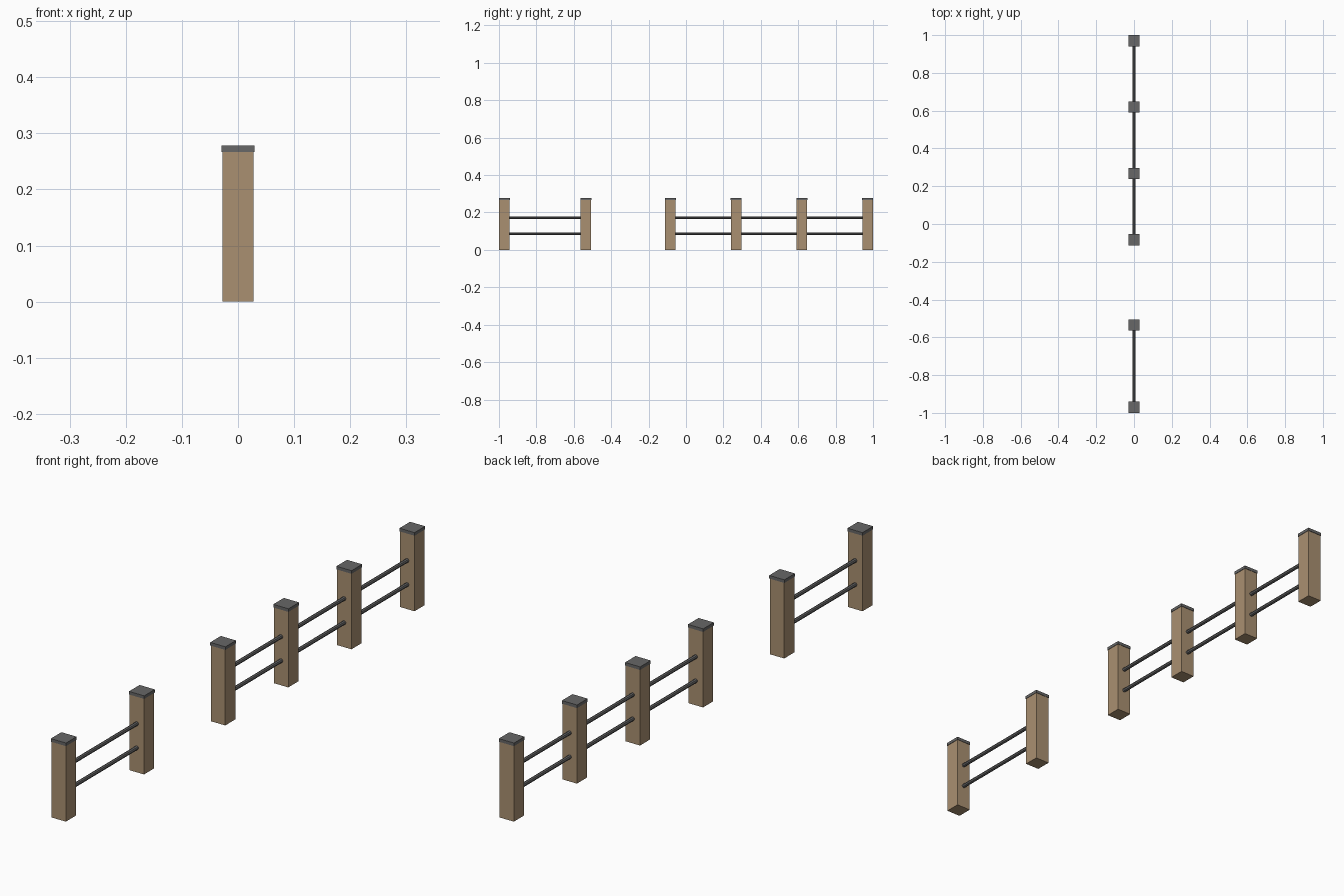
import bpy
from math import pi

if "Cube" in bpy.data.objects:
    bpy.data.objects.remove(bpy.data.objects["Cube"])


def material(name, rgb):
    m = bpy.data.materials.new(name)
    m.diffuse_color = (*rgb, 1)
    m.use_nodes = True
    m.node_tree.nodes["Principled BSDF"].inputs["Base Color"].default_value = m.diffuse_color
    return m


WOOD = material("tan wood", (0.40, 0.28, 0.165))
METAL = material("dark grey metal", (0.135, 0.135, 0.135))

POST_W, CAP_W = 0.056, 0.059
POST_H, TOP = 0.267, 0.278


def box(name, y, width, z0, z1, mat):
    bpy.ops.mesh.primitive_cube_add(size=1, location=(0, y, (z0 + z1) / 2))
    ob = bpy.context.object
    ob.name = name
    ob.scale = (width, width, z1 - z0)
    ob.data.materials.append(mat)


def rail(name, y0, y1, z):
    bpy.ops.mesh.primitive_cylinder_add(
        vertices=8, radius=0.007, depth=y1 - y0,
        location=(0, (y0 + y1) / 2, z), rotation=(pi / 2, 0, 0))
    ob = bpy.context.object
    ob.name = name
    ob.data.materials.append(METAL)


# two fence runs with a gateway gap between them
runs = [[-0.9705, -0.535], [-0.083, 0.268, 0.6195, 0.9705]]

for run in runs:
    # posts with flat caps
    for y in run:
        box("post", y, POST_W, 0, POST_H, WOOD)
        box("post_cap", y, CAP_W, POST_H, TOP, METAL)
    # two rails per bay, ending just inside the posts
    for a, b in zip(run, run[1:]):
        for label, z in (("lower_rail", 0.087), ("upper_rail", 0.172)):
            rail(label, a + 0.025, b - 0.025, z)
